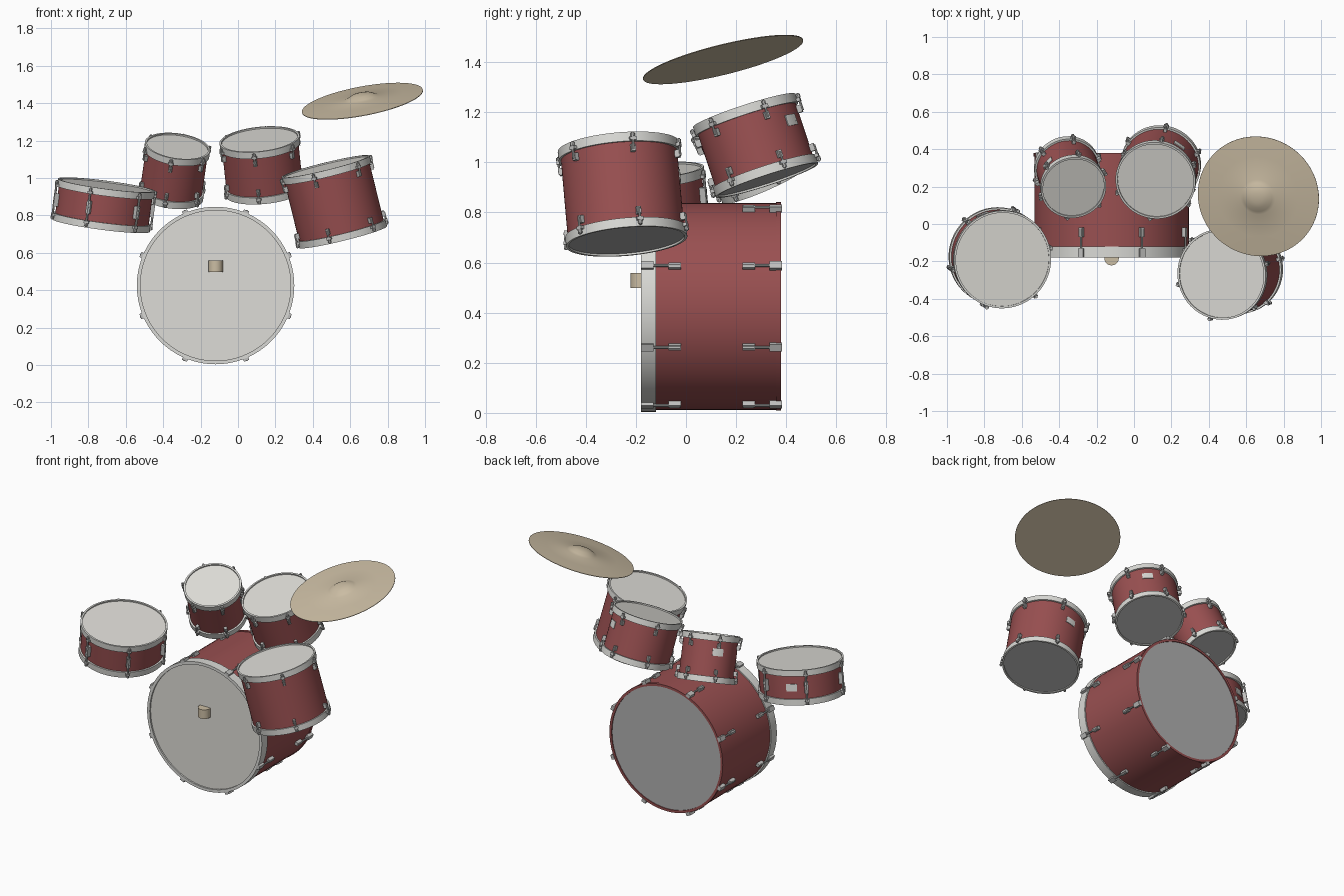
import bpy, bmesh
from math import radians, pi
from mathutils import Matrix, Vector

cube = bpy.data.objects.get("Cube")
if cube:
    bpy.data.objects.remove(cube, do_unlink=True)


def material(name, rgb):
    m = bpy.data.materials.new(name)
    m.use_nodes = True
    m.diffuse_color = (*rgb, 1)
    node = m.node_tree.nodes["Principled BSDF"]
    node.inputs["Base Color"].default_value = (*rgb, 1)
    node.inputs["Roughness"].default_value = 0.6
    return m


RED = material("red_lacquer", (0.32, 0.08, 0.082))
HEAD = material("white_skin", (0.73, 0.72, 0.68))
BACK = material("grey_skin", (0.44, 0.44, 0.44))
HOOP = material("pale_hoop", (0.70, 0.70, 0.67))
METAL = material("steel", (0.52, 0.52, 0.51))
BRASS = material("pale_brass", (0.60, 0.51, 0.37))


def frame(top, axis):
    """Matrix with z along the axis and x kept close to world x."""
    z = Vector(axis).normalized()
    x = (Vector((1, 0, 0)) - z * z.x).normalized()
    y = z.cross(x)
    m = Matrix((x, y, z)).transposed().to_4x4()
    m.translation = Vector(top)
    return m


def finish(name, bm, mat, matrix):
    bmesh.ops.recalc_face_normals(bm, faces=bm.faces)
    me = bpy.data.meshes.new(name)
    bm.to_mesh(me)
    bm.free()
    me.materials.append(mat)
    ob = bpy.data.objects.new(name, me)
    bpy.context.collection.objects.link(ob)
    ob.matrix_world = matrix
    bpy.ops.object.select_all(action='DESELECT')
    ob.select_set(True)
    bpy.context.view_layer.objects.active = ob
    bpy.ops.object.shade_smooth_by_angle(angle=radians(35))
    return ob


def lathe(name, profile, mat, matrix, closed=False, steps=72):
    bm = bmesh.new()
    vs = [bm.verts.new((r, 0, z)) for r, z in profile]
    pairs = list(zip(vs, vs[1:])) + ([(vs[-1], vs[0])] if closed else [])
    es = [bm.edges.new(p) for p in pairs]
    bmesh.ops.spin(bm, geom=vs + es, axis=(0, 0, 1), cent=(0, 0, 0),
                   angle=2 * pi, steps=steps)
    bmesh.ops.remove_doubles(bm, verts=bm.verts, dist=1e-5)
    return finish(name, bm, mat, matrix)


def disc(name, r, a, b, mat, matrix):
    return lathe(name, [(0, a), (r, a), (r, b), (0, b)], mat, matrix)


def ring(name, inner, outer, a, b, mat, matrix):
    return lathe(name, [(inner, a), (outer, a), (outer, b), (inner, b)],
                 mat, matrix, closed=True)


def polar(angle, r, z):
    return Matrix.Rotation(radians(angle), 4, 'Z') @ Matrix.Translation((r, 0, z))


def box(bm, place, size):
    bmesh.ops.create_cube(bm, size=1, matrix=place @ Matrix.Diagonal((*size, 1)))


def rod(bm, angle, r, a, b, radius):
    bmesh.ops.create_cone(bm, cap_ends=True, segments=8, radius1=radius,
                          radius2=radius, depth=abs(b - a),
                          matrix=polar(angle, r, (a + b) / 2))


def badge(name, matrix, r, angle, z, w, h):
    # Thin curved plate hugging the shell
    bm = bmesh.new()
    n = 6
    spread = w / r * 180 / pi
    for i in range(n):
        a = angle + spread * ((i + 0.5) / n - 0.5)
        box(bm, polar(a, r + 0.001, z), (0.006, w / n * 1.03, h))
    finish(name, bm, HOOP, matrix)


def drum(name, top, axis, R, L, lugs_from, badge_angle, long_lugs=False):
    m = frame(top, axis)
    shell = R - 0.010
    hoop = 0.038
    disc(name + "_shell", shell, -L + 0.014, -0.014, RED, m)
    disc(name + "_top_head", R - 0.009, -0.016, -0.008, HEAD, m)
    disc(name + "_bottom_head", R - 0.009, -L + 0.008, -L + 0.016, BACK, m)
    ring(name + "_top_hoop", R - 0.011, R, -hoop, 0, HOOP, m)
    ring(name + "_bottom_hoop", R - 0.011, R, -L, -L + hoop, HOOP, m)

    # Lugs, tension rods and hoop ears
    bm = bmesh.new()
    for i in range(6):
        a = lugs_from + i * 60
        for s, end in ((-1, 0), (1, -L)):
            box(bm, polar(a, R + 0.006, end + s * 0.03), (0.018, 0.026, 0.014))
            rod(bm, a, R + 0.010, end + s * 0.004, end + s * 0.075, 0.005)
            rod(bm, a, R + 0.010, end + s * 0.008, end + s * 0.022, 0.009)
            if not long_lugs:
                box(bm, polar(a, R - 0.002, end + s * 0.066), (0.022, 0.018, 0.030))
        if long_lugs:
            box(bm, polar(a, R, -L / 2), (0.028, 0.022, 0.070))
            rod(bm, a, R + 0.010, -L + 0.03, -0.03, 0.006)
    finish(name + "_lugs", bm, METAL, m)
    z = -L / 2 if long_lugs else -0.36 * L
    badge(name + "_badge", m, shell, badge_angle, z, 0.066, 0.045)


# Raised drums
drum("small_tom", (-0.323, 0.194, 1.17), (0.13, -0.39, 0.91), 0.176, 0.29, 20, 140)
drum("middle_tom", (0.115, 0.232, 1.207), (-0.10, -0.31, 0.945), 0.215, 0.295, 22, 55)
drum("floor_tom", (0.468, -0.270, 1.062), (-0.237, -0.085, 0.966), 0.243, 0.39, 14, 92)
drum("snare", (-0.703, -0.190, 0.963), (0.13, -0.085, 0.987), 0.262, 0.22, 12, 112, True)

# Bass drum, axis pointing to the front
bass = frame((-0.12, -0.18, 0.425), (0, -1, 0))
LEN = 0.56
disc("bass_shell", 0.413, -LEN + 0.012, -0.02, RED, bass)
ring("bass_rear_hoop", 0.400, 0.416, -LEN, -LEN + 0.02, RED, bass)
disc("bass_rear_head", 0.402, -LEN + 0.006, -LEN + 0.014, BACK, bass)
ring("bass_front_hoop", 0.402, 0.421, -0.06, 0, HOOP, bass)
disc("bass_front_head", 0.404, -0.022, -0.010, HEAD, bass)

bm = bmesh.new()
for i in range(8):
    a = 22.5 + i * 45
    # Each row: claw, rod, lug
    for claw, lug in ((-0.025, -0.135), (-LEN + 0.022, -LEN + 0.130)):
        box(bm, polar(a, 0.424, claw), (0.022, 0.030, 0.050))
        rod(bm, a, 0.428, claw, lug, 0.006)
        box(bm, polar(a, 0.420, lug), (0.026, 0.022, 0.050))
        rod(bm, a, 0.428, lug - 0.022, lug + 0.022, 0.010)
finish("bass_lugs", bm, METAL, bass)

# Beater pad resting on the front head
disc("beater", 0.039, -0.03, 0.03, BRASS, Matrix.Translation((-0.12, -0.182, 0.528)))

# Cymbal with raised bell
cymbal = frame((0.665, 0.148, 1.411), (-0.18, -0.235, 0.955))
lathe("cymbal", [(0, -0.002), (0.329, -0.002), (0.329, 0.001), (0.22, 0.010),
                 (0.095, 0.017), (0.078, 0.024), (0.055, 0.036),
                 (0.028, 0.042), (0, 0.044)], BRASS, cymbal)
